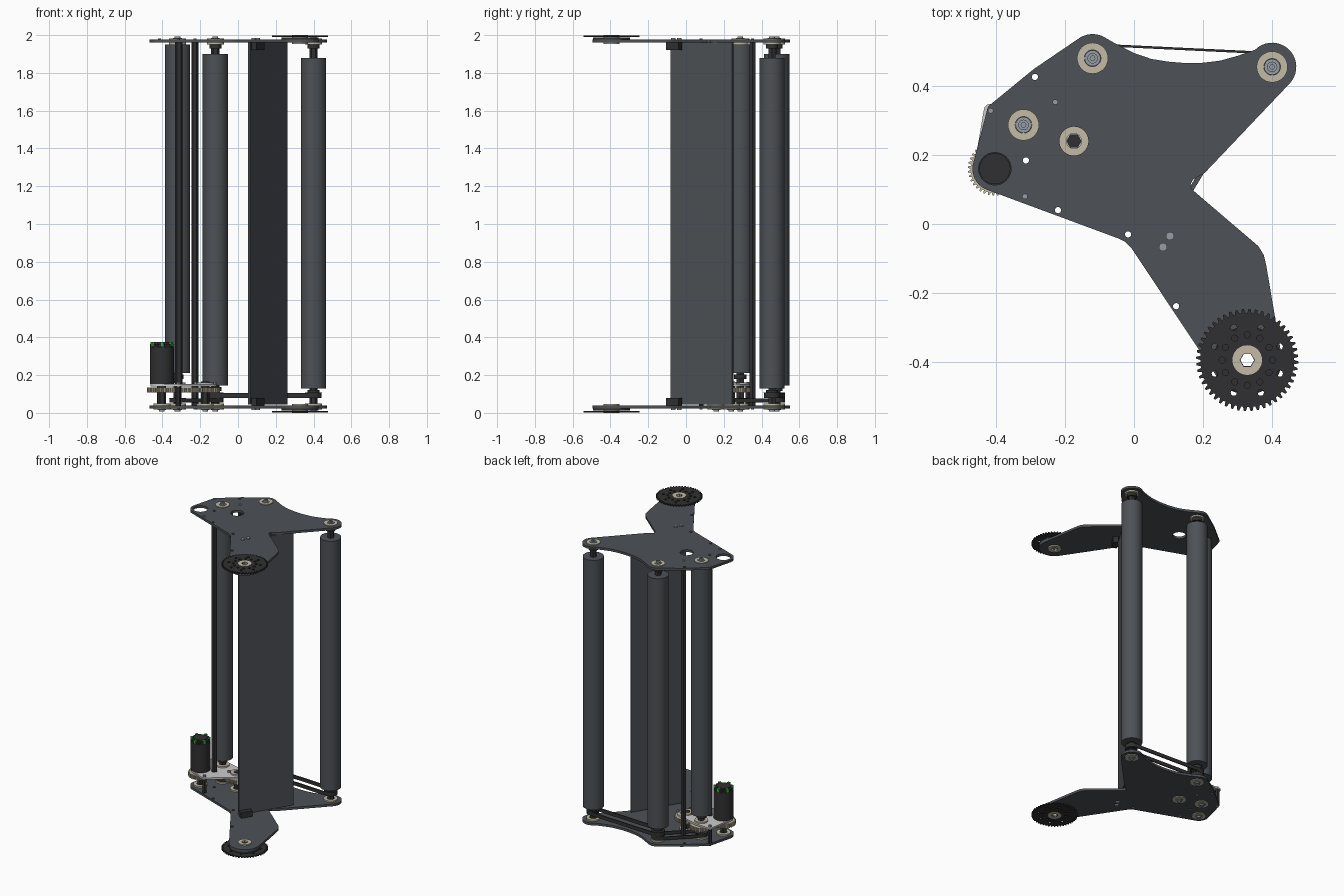
import bpy, bmesh
from math import radians, cos, sin, pi
from mathutils import Vector
from mathutils.geometry import convex_hull_2d

if "Cube" in bpy.data.objects:
    bpy.data.objects.remove(bpy.data.objects["Cube"])


def material(name, r, g, b):
    m = bpy.data.materials.new(name)
    m.diffuse_color = (r, g, b, 1)
    m.use_nodes = True
    m.node_tree.nodes["Principled BSDF"].inputs["Base Color"].default_value = m.diffuse_color
    return m


SLATE = material("slate", .075, .082, .092)
BLACK = material("black", .03, .03, .032)
TAN = material("tan", .55, .5, .38)
STEEL = material("steel", .3, .34, .38)
ALLOY = material("alloy", .55, .55, .56)
GREEN = material("green", .03, .45, .05)


# ---- profile helpers ----
def arc(c, r, a0=0, a1=360, n=32):
    full = a1 - a0 == 360
    k = n if full else n - 1
    return [(c[0] + r * cos(radians(a0 + (a1 - a0) * i / k)),
             c[1] + r * sin(radians(a0 + (a1 - a0) * i / k))) for i in range(n)]


def hull(*circles):
    pts = [p for c, r in circles for p in arc(c, r, n=36)]
    return [pts[i] for i in convex_hull_2d(pts)]


def teeth(c, r, depth, n):
    pts = []
    for i in range(n):
        for f, rr in ((0, r - depth), (.3, r - depth), (.5, r), (.8, r)):
            a = 2 * pi * (i + f) / n
            pts.append((c[0] + rr * cos(a), c[1] + rr * sin(a)))
    return pts


def strip(p, q, w, off=0):
    p, q = Vector(p), Vector(q)
    d = (q - p).normalized()
    nrm = Vector((d.y, -d.x))
    return [tuple(v) for v in (p + nrm * (off - w / 2), p + nrm * (off + w / 2),
                               q + nrm * (off + w / 2), q + nrm * (off - w / 2))]


def solid(name, loops, z0, z1, mat=None):
    """Extrude an outline (first loop) with optional holes (other loops)."""
    bm = bmesh.new()
    for loop in loops:
        vs = [bm.verts.new((x, y, z0)) for x, y in loop]
        if len(loops) == 1:
            bm.faces.new(vs)
        else:
            for i, v in enumerate(vs):
                bm.edges.new((v, vs[i - 1]))
    if len(loops) > 1:
        bmesh.ops.triangle_fill(bm, edges=bm.edges[:], use_beauty=True, normal=(0, 0, 1))
    ext = bmesh.ops.extrude_face_region(bm, geom=bm.faces[:])
    up = [g for g in ext["geom"] if isinstance(g, bmesh.types.BMVert)]
    bmesh.ops.translate(bm, verts=up, vec=(0, 0, z1 - z0))
    bmesh.ops.recalc_face_normals(bm, faces=bm.faces[:])
    me = bpy.data.meshes.new(name)
    bm.to_mesh(me)
    bm.free()
    me.shade_smooth()
    me.set_sharp_from_angle(angle=radians(30))
    if mat:
        me.materials.append(mat)
    ob = bpy.data.objects.new(name, me)
    bpy.context.collection.objects.link(ob)
    return ob


def rod(name, c, r, z0, z1, mat=None, n=32):
    return solid(name, [arc(c, r, n=n)], z0, z1, mat)


# ---- axis positions ----
RIGHT, BACK, LEFT = (.40, .455), (-.12, .48), (-.32, .287)
HEX, MOTOR, PIVOT = (-.174, .24), (-.403, .16), (.328, -.394)
TUBE, POST = (-.313, .184), (-.228, .353)
PANEL = ((.058, -.078), (.255, .248))

outline = (arc(RIGHT, .07, -45, 135, 20)
           + [(.30, .487), (.25, .473), (.20, .467), (.15, .466), (.10, .47),
              (.05, .478), (0, .495), (-.04, .515)]
           + arc(BACK, .07, 55, 128, 10)
           + [(-.29, .449), (-.423, .34)]
           + arc(MOTOR, .065, 172, 250, 10)
           + [(-.045, -.042), (-.025, -.052), (-.006, -.072)]
           + arc(PIVOT, .1, 213, 370, 24)
           + [(.383, -.12), (.376, -.09), (.36, -.064), (.168, .10), (.163, .112),
              (.17, .128), (.205, .148)])
through = [arc(c, .009, n=16) for c in
           ((-.287, .426), TUBE, (-.22, .04), (-.017, -.03), (.122, -.238))]
through.append(arc(PIVOT, .02, n=6))

# ---- both end assemblies, mirrored about z = 1 ----
for end in ("top", "bottom"):
    def z(a, b):
        return (a, b) if end == "top" else (2 - b, 2 - a)

    windows = [arc(MOTOR, .047), arc(HEX, .042)] if end == "top" else []
    solid(end + "_plate", [outline] + through + windows, *z(1.96, 1.976), SLATE)
    # pivot sprocket with lightening holes
    holes = [arc(PIVOT, .021, n=6)]
    for i in range(12):
        a = radians(30 * i)
        c = (PIVOT[0] + .073 * cos(a), PIVOT[1] + .073 * sin(a))
        holes.append(arc(c, .009, n=12))
    for i in range(8):
        a = radians(45 * i + 22.5)
        c = (PIVOT[0] + .102 * cos(a), PIVOT[1] + .102 * sin(a))
        holes.append(arc(c, .009, n=12))
    solid(end + "_sprocket", [teeth(PIVOT, .148, .012, 48)] + holes, *z(1.99, 1.998), BLACK)
    solid(end + "_sprocket_spacer", [arc(PIVOT, .098, n=48), arc(PIVOT, .04)],
          *z(1.976, 1.988), BLACK)
    solid(end + "_sprocket_hub", [arc(PIVOT, .043), arc(PIVOT, .021, n=6)], *z(1.952, 2), TAN)
    # roller bearings and bolts
    spots = [RIGHT, BACK, LEFT] + ([HEX, MOTOR] if end == "bottom" else [])
    for i, c in enumerate(spots):
        solid(f"{end}_bearing_{i}", [arc(c, .045), arc(c, .024)], *z(1.95, 1.981), TAN)
        rod(f"{end}_washer_{i}", c, .023, *z(1.972, 1.984), STEEL)
        solid(f"{end}_bolt_{i}", [arc(c, .015, n=24), arc(c, .007, n=6)], *z(1.982, 1.992), STEEL)
    # panel bracket and its bolts
    solid(end + "_panel_bracket", [strip((.066, -.085), (.108, -.018), .034, .022)],
          *z(1.92, 1.96), BLACK)
    for i, c in enumerate(((.084, -.067), (.104, -.035))):
        rod(f"{end}_bracket_bolt_{i}", c, .012, *z(1.974, 1.984), STEEL, 20)
    for i, c in enumerate((POST, (-.415, .328), (-.316, .08))):
        rod(f"{end}_small_bolt_{i}", c, .008, *z(1.975, 1.981), STEEL, 12)

# ---- rollers with hex shafts and collars ----
for name, c, z0, z1 in (("right", RIGHT, .13, 1.88), ("back", BACK, .145, 1.9),
                        ("left", LEFT, .21, 1.95)):
    rod(name + "_roller", c, .067, z0, z1, SLATE, 48)
    rod(name + "_shaft", c, .022, .03, 1.972, BLACK, 6)
    rod(name + "_upper_collar", c, .032, 1.93, 1.952, BLACK)
    rod(name + "_lower_collar", c, .032, z0 - .03, z0 - .008, BLACK)

# ---- back panel, hollow tube and tie post ----
solid("panel", [strip(*PANEL, .014)], .045, 1.96, SLATE)
solid("hollow_tube", [arc(TUBE, .02, n=6), arc(TUBE, .009, n=16)], .15, 1.96, BLACK)
rod("tie_post", POST, .018, .04, 1.96, BLACK, 6)

# ---- drive belts and pulleys ----
for name, a, b, z0, z1 in (("long", BACK, RIGHT, .08, .105), ("short", LEFT, BACK, .054, .076)):
    solid(name + "_belt", [hull((a, .043), (b, .043)), hull((a, .036), (b, .036))], z0, z1, BLACK)
    for i, c in enumerate((a, b)):
        solid(f"{name}_pulley_{i}", [teeth(c, .036, .005, 24)], z0, z1, BLACK)
        rod(f"{name}_pulley_flange_{i}", c, .044, z1, z1 + .004, BLACK)

# ---- gear train and gearbox plate ----
for name, c in (("motor", MOTOR), ("roller", LEFT), ("idler", HEX)):
    solid(name + "_gear", [teeth(c, .078, .008, 36)], .107, .135, TAN)
    rod(name + "_gear_shaft", c, .022, .03, .165, BLACK, 6)
gearbox = hull((MOTOR, .06), (LEFT, .055), (HEX, .06), ((-.415, .328), .02), ((-.316, .08), .02))
solid("gearbox_plate", [gearbox, arc(TUBE, .009, n=16)], .14, .152, ALLOY)
for name, c in (("idler", HEX), ("roller", LEFT)):
    solid(name + "_gearbox_bearing", [arc(c, .043), arc(c, .022)], .152, .162, TAN)
for i, c in enumerate(((-.415, .328), (-.316, .08), (-.12, .26), (-.226, .223))):
    if i < 2:
        rod(f"gearbox_standoff_{i}", c, .014, .04, .14, BLACK, 6)
    rod(f"gearbox_bolt_{i}", c, .009, .15, .164, STEEL, 12)

# ---- motor with fluted cap and green accents ----
rod("motor_body", MOTOR, .063, .152, .35, BLACK, 40)
solid("motor_cap", [teeth(MOTOR, .063, .008, 10)], .35, .366, BLACK)
rod("motor_cap_disc", MOTOR, .045, .366, .374, BLACK)
for i in range(6):
    a = radians(60 * i + 30)
    d = Vector((cos(a), sin(a)))
    m = Vector(MOTOR)
    solid(f"motor_accent_{i}", [strip(m + d * .049, m + d * .064, .016)], .352, .375, GREEN)
